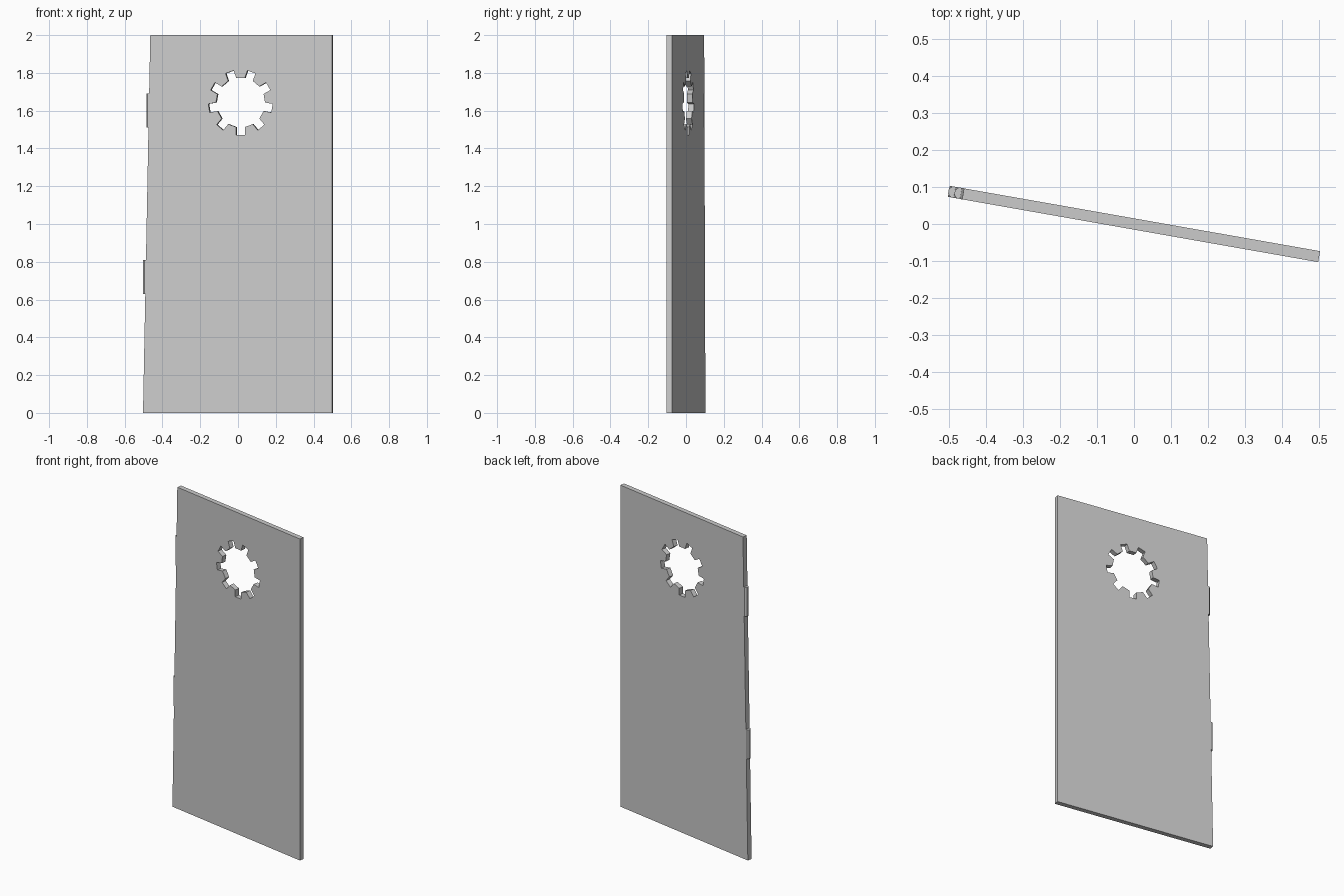
import bpy, bmesh
from math import sin, cos, radians, pi
from mathutils import Vector, Matrix

cube = bpy.data.objects.get("Cube")
if cube:
    bpy.data.objects.remove(cube)

SWING = Matrix.Rotation(radians(-10), 4, 'Z')   # panel stands slightly ajar
THICK = 0.03
HEIGHT = 2.0
RIGHT, LEFT_LOW, LEFT_TOP = 0.508, -0.508, -0.469

grey = bpy.data.materials.new("light_grey")
grey.use_nodes = True
grey.diffuse_color = (0.6, 0.6, 0.6, 1)
grey.node_tree.nodes["Principled BSDF"].inputs["Base Color"].default_value = (0.6, 0.6, 0.6, 1)


def add_object(name, bm):
    mesh = bpy.data.meshes.new(name)
    bm.to_mesh(mesh)
    bm.free()
    mesh.materials.append(grey)
    obj = bpy.data.objects.new(name, mesh)
    obj.matrix_world = SWING
    bpy.context.collection.objects.link(obj)
    return obj


def add_loop(bm, points):
    verts = [bm.verts.new((u, 0, z)) for u, z in points]
    return [bm.edges.new((a, b)) for a, b in zip(verts, verts[1:] + verts[:1])]


def left_edge(z):
    return LEFT_LOW + (LEFT_TOP - LEFT_LOW) * z / HEIGHT


# Gear-shaped window outline: nine parallel-sided notches around a hub
def gear_outline(centre, inner, outer, half_width, notches=9):
    points = []
    for i in range(notches):
        a = -pi / 2 + 2 * pi * i / notches
        along = Vector((cos(a), sin(a)))
        across = Vector((-sin(a), cos(a)))
        for r, side in ((inner, -1), (outer, -1), (outer, 1), (inner, 1)):
            points.append(centre + along * r + across * side * half_width)
    return points


# Door panel: tapered on the hinge side, pierced by the window
bm = bmesh.new()
edges = add_loop(bm, [(LEFT_LOW, 0), (RIGHT, 0), (RIGHT, HEIGHT), (LEFT_TOP, HEIGHT)])
edges += add_loop(bm, gear_outline(Vector((0.016, 1.643)), 0.13, 0.172, 0.023))
bmesh.ops.triangle_fill(bm, edges=edges, use_beauty=True)
bmesh.ops.recalc_face_normals(bm, faces=bm.faces)
panel = add_object("door_panel", bm)
solid = panel.modifiers.new("thickness", 'SOLIDIFY')
solid.thickness = THICK
solid.offset = 0

# Hinge knuckles: eight-sided barrels on the tapered edge
for name, z in (("lower_hinge_knuckle", 0.72), ("upper_hinge_knuckle", 1.6)):
    bm = bmesh.new()
    place = Matrix.Translation((left_edge(z), 0, z)) @ Matrix.Rotation(pi / 8, 4, 'Z')
    bmesh.ops.create_cone(bm, cap_ends=True, segments=8, radius1=0.0165,
                          radius2=0.0165, depth=0.18, matrix=place)
    add_object(name, bm)
